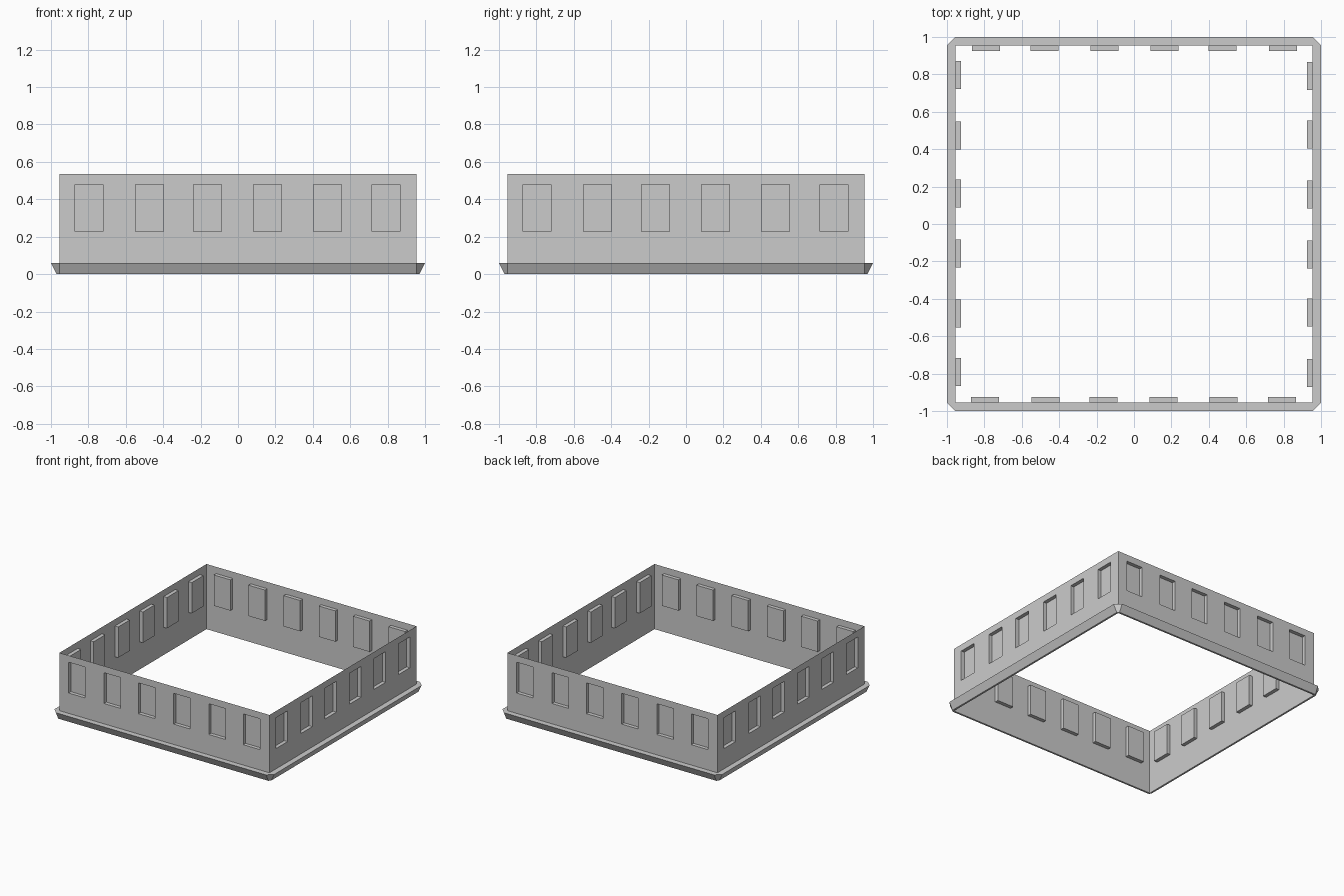
import bpy, bmesh
from math import pi
from mathutils import Matrix

if "Cube" in bpy.data.objects:
    bpy.data.objects.remove(bpy.data.objects["Cube"])

W, H = 0.955, 0.535             # wall half-width and height
DEPTH = 0.03                    # recess depth
Z0, Z1 = 0.227, 0.48            # recess sill and head
STARTS = [-0.871, -0.549, -0.237, 0.083, 0.403, 0.717]
WIDTH = 0.15


def finish(bm, name):
    bmesh.ops.remove_doubles(bm, verts=bm.verts, dist=1e-4)
    me = bpy.data.meshes.new(name)
    bm.to_mesh(me)
    bm.free()
    bpy.context.collection.objects.link(bpy.data.objects.new(name, me))


def quad(bm, m, *pts):
    bm.faces.new([bm.verts.new(m @ Matrix.Translation(p).translation) for p in pts])


# Thin walls with six recessed blind windows on each side
bm = bmesh.new()
xs = [-W] + [x for s in STARTS for x in (s, s + WIDTH)] + [W]
zs = [0, Z0, Z1, H]
for k in range(4):
    m = Matrix.Rotation(k * pi / 2, 4, 'Z')
    for i, (a, b) in enumerate(zip(xs, xs[1:])):
        for j, (c, d) in enumerate(zip(zs, zs[1:])):
            y = -W
            if i % 2 and j == 1:
                y += DEPTH
                rim = [(a, c), (b, c), (b, d), (a, d)]
                for p, q in zip(rim, rim[1:] + rim[:1]):
                    quad(bm, m, (p[0], -W, p[1]), (q[0], -W, q[1]),
                         (q[0], y, q[1]), (p[0], y, p[1]))
            quad(bm, m, (a, y, c), (b, y, c), (b, y, d), (a, y, d))
finish(bm, "recessed_walls")

# Flared base skirt with chamfered corners
bm = bmesh.new()
profile = [(W, 0.0), (0.97, 0.0), (1.0, 0.06), (W, 0.06)]
for k in range(4):
    m = Matrix.Rotation(k * pi / 2, 4, 'Z')
    for (r, z), (s, t) in zip(profile, profile[1:]):
        # straight run
        quad(bm, m, (-W, -r, z), (W, -r, z), (W, -s, t), (-W, -s, t))
        # corner: triangle where the profile meets the wall
        pts = [(W, -r, z), (r, -W, z), (s, -W, t), (W, -s, t)]
        pts = [p for i, p in enumerate(pts) if p not in pts[:i]]
        quad(bm, m, *pts)
finish(bm, "base_skirt")
